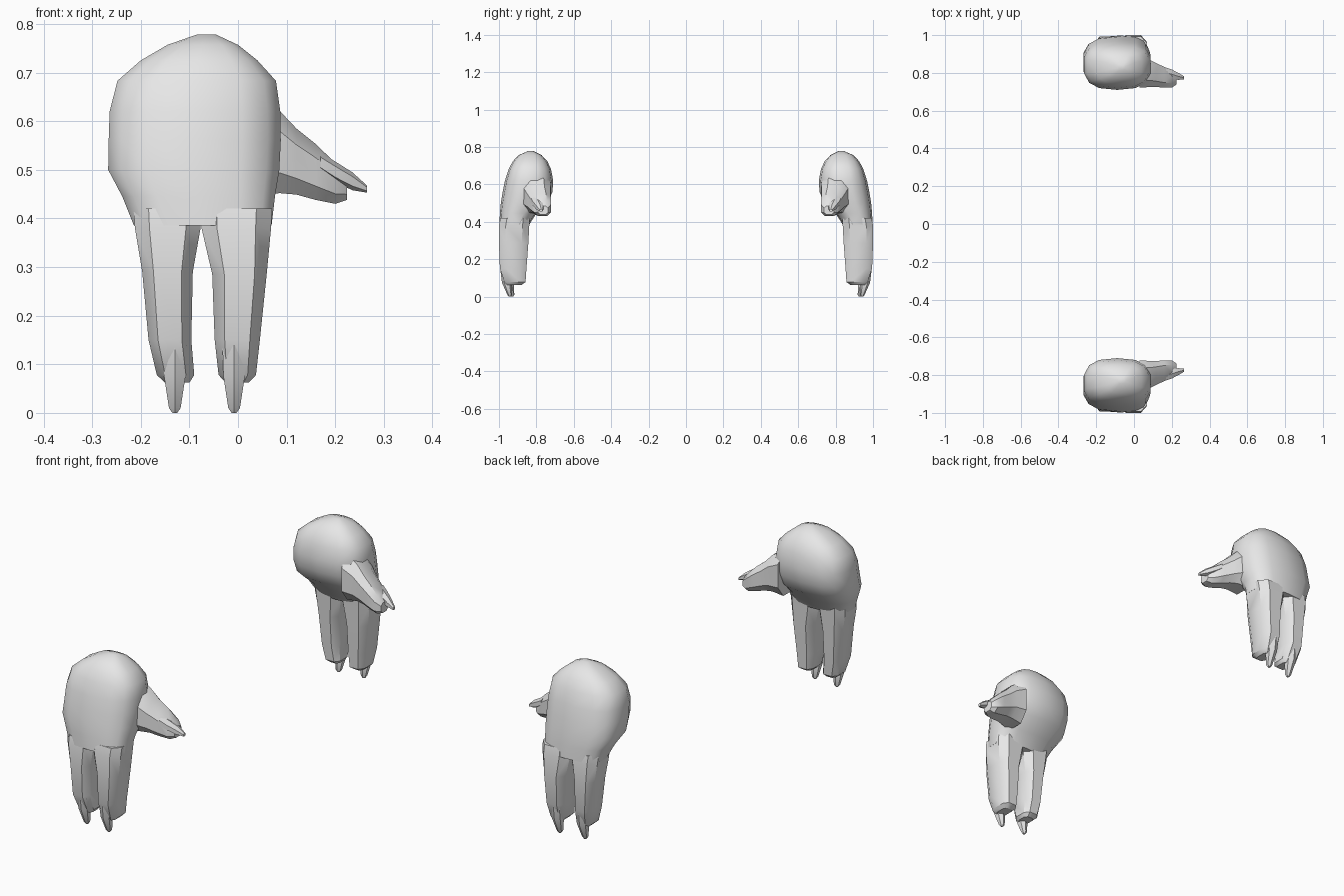
import bpy, bmesh, math

fur = bpy.data.materials.new("plain_grey")
fur.diffuse_color = (0.8, 0.8, 0.8, 1)


def loft(name, rings, sides=12, power=2.6, along="z", angle=35):
    """Skin rounded-box rings (station, a0, a1, b0, b1), then mirror across y."""
    shape = []
    for i in range(sides):
        t = 2 * math.pi * (i + 0.5) / sides
        shape.append([math.copysign(abs(f(t)) ** (2 / power), f(t))
                      for f in (math.cos, math.sin)])
    ma = max(p[0] for p in shape)
    mb = max(p[1] for p in shape)
    bm = bmesh.new()
    loops = []
    for s, a0, a1, b0, b1 in rings:
        loop = []
        for u, v in shape:
            a = (a0 + a1) / 2 + u / ma * (a1 - a0) / 2
            b = (b0 + b1) / 2 + v / mb * (b1 - b0) / 2
            loop.append(bm.verts.new((a, b, s) if along == "z" else (s, a, b)))
        loops.append(loop)
    for p, q in zip(loops, loops[1:]):
        for i in range(sides):
            j = (i + 1) % sides
            bm.faces.new((p[i], p[j], q[j], q[i]))
    bm.faces.new(loops[0])
    bm.faces.new(loops[-1])
    bmesh.ops.recalc_face_normals(bm, faces=bm.faces)
    mesh = bpy.data.meshes.new(name)
    bm.to_mesh(mesh)
    bm.free()
    mesh.materials.append(fur)
    ob = bpy.data.objects.new(name, mesh)
    bpy.context.collection.objects.link(ob)
    bpy.ops.object.select_all(action="DESELECT")
    ob.select_set(True)
    bpy.context.view_layer.objects.active = ob
    bpy.ops.object.shade_smooth_by_angle(angle=math.radians(angle))
    mod = ob.modifiers.new("other_hand", "MIRROR")
    mod.use_axis = (False, True, False)
    mod.use_mirror_merge = False
    return ob


# Rounded palm and back of the hand
loft("palm", [
    (0.778, -0.085, -0.045, -0.845, -0.815),
    (0.757, -0.145, 0.000, -0.895, -0.772),
    (0.725, -0.200, 0.040, -0.925, -0.742),
    (0.683, -0.248, 0.078, -0.948, -0.722),
    (0.620, -0.264, 0.087, -0.968, -0.710),
    (0.560, -0.266, 0.088, -0.980, -0.714),
    (0.500, -0.267, 0.085, -0.990, -0.742),
    (0.445, -0.238, 0.076, -0.995, -0.800),
    (0.385, -0.214, 0.069, -0.998, -0.838)], sides=14, power=2.7)

# Two thick fingers
loft("left_finger", [
    (0.420, -0.215, -0.075, -0.985, -0.835),
    (0.380, -0.212, -0.077, -0.992, -0.838),
    (0.290, -0.197, -0.093, -0.990, -0.845),
    (0.150, -0.184, -0.096, -0.985, -0.855),
    (0.078, -0.167, -0.090, -0.960, -0.862),
    (0.062, -0.150, -0.100, -0.945, -0.880)], sides=8, power=3)
loft("right_finger", [
    (0.420, -0.075, 0.070, -0.992, -0.835),
    (0.380, -0.075, 0.068, -1.000, -0.838),
    (0.285, -0.053, 0.059, -1.000, -0.843),
    (0.150, -0.048, 0.045, -0.995, -0.853),
    (0.078, -0.040, 0.037, -0.970, -0.858),
    (0.062, -0.025, 0.022, -0.955, -0.880)], sides=8, power=3)

# Finger claws
for name, x, y in (("left_claw", -0.130, 0.012), ("right_claw", -0.008, 0.0)):
    loft(name, [
        (0.140, x - 0.024, x + 0.024, y - 0.992, y - 0.950),
        (0.075, x - 0.022, x + 0.022, y - 0.984, y - 0.932),
        (0.010, x - 0.012, x + 0.012, y - 0.955, y - 0.930),
        (0.000, x - 0.005, x + 0.005, y - 0.948, y - 0.936)],
        sides=6, power=2.2)

# Thumb reaching sideways, with its claw
loft("thumb", [
    (0.030, -0.885, -0.722, 0.445, 0.660),
    (0.085, -0.868, -0.725, 0.452, 0.622),
    (0.120, -0.850, -0.725, 0.449, 0.585),
    (0.160, -0.832, -0.722, 0.438, 0.553),
    (0.200, -0.812, -0.722, 0.430, 0.514),
    (0.224, -0.790, -0.738, 0.438, 0.485)], sides=8, power=2.6, along="x")
loft("thumb_claw", [
    (0.170, -0.828, -0.775, 0.495, 0.535),
    (0.200, -0.818, -0.768, 0.475, 0.517),
    (0.235, -0.800, -0.763, 0.458, 0.495),
    (0.265, -0.782, -0.766, 0.453, 0.468)],
    sides=6, power=2.2, along="x")
